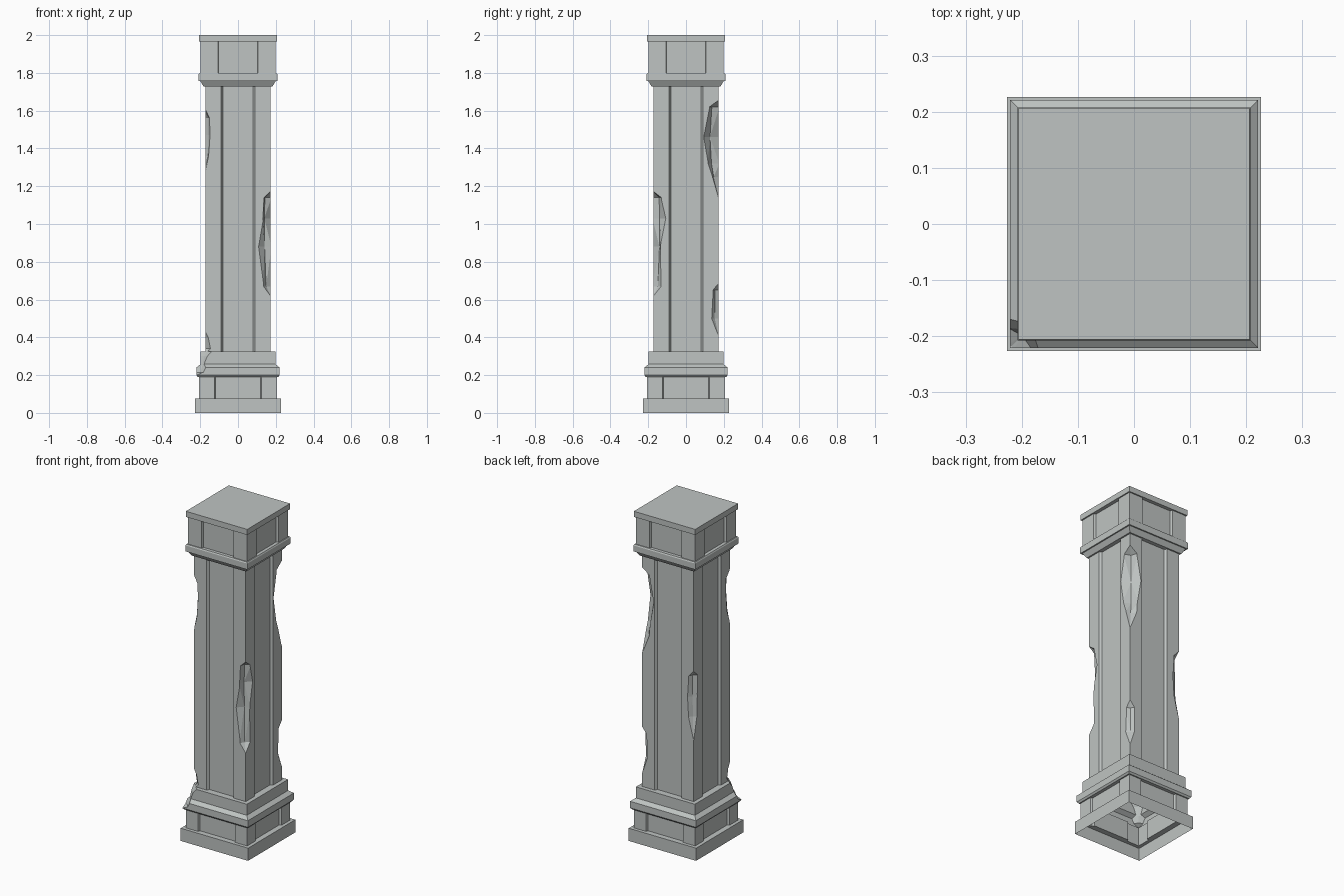
import bpy
import bmesh
import math

default = bpy.data.objects.get("Cube")
if default:
    bpy.data.objects.remove(default, do_unlink=True)

stone = bpy.data.materials.new("grey_stone")
stone.use_nodes = True
colour = (0.52, 0.55, 0.54, 1)
stone.diffuse_color = colour
stone.node_tree.nodes["Principled BSDF"].inputs["Base Color"].default_value = colour


def loft(name, rings):
    """Skin a closed solid over rings of equal point count."""
    bm = bmesh.new()
    loops = [[bm.verts.new(p) for p in ring] for ring in rings]
    n = len(loops[0])
    for low, high in zip(loops, loops[1:]):
        for i in range(n):
            j = (i + 1) % n
            bm.faces.new((low[i], low[j], high[j], high[i]))
    bm.faces.new(loops[0][::-1])
    bm.faces.new(loops[-1])
    bmesh.ops.recalc_face_normals(bm, faces=bm.faces)
    mesh = bpy.data.meshes.new(name)
    bm.to_mesh(mesh)
    bm.free()
    mesh.materials.append(stone)
    obj = bpy.data.objects.new(name, mesh)
    bpy.context.collection.objects.link(obj)
    return obj


def section(z, half, panel, depth=0, slope=0.005):
    """Square outline with a recessed panel in the middle of each side."""
    side = [(-half, 0), (-panel, 0), (slope - panel, depth),
            (panel - slope, depth), (panel, 0)]
    points = []
    for k in range(4):
        c, s = round(math.cos(k * math.pi / 2)), round(math.sin(k * math.pi / 2))
        for x, inward in side:
            y = inward - half
            points.append((x * c - y * s, x * s + y * c, z))
    return points


# Base slab, panelled plinth, mouldings, panelled shaft, capital
BASE, SHAFT, TOP = 0.124, 0.09, 0.107
pillar = loft("pillar", [
    section(0, 0.2265, BASE),
    section(0.077, 0.2265, BASE),
    section(0.077, 0.206, BASE, 0.013),
    section(0.19, 0.206, BASE, 0.013),
    section(0.19, 0.213, BASE),
    section(0.2, 0.221, BASE),
    section(0.24, 0.221, SHAFT),
    section(0.258, 0.198, SHAFT),
    section(0.325, 0.198, SHAFT),
    section(0.325, 0.173, SHAFT, 0.015, 0.01),
    section(1.728, 0.173, SHAFT, 0.015, 0.01),
    section(1.728, 0.182, SHAFT),
    section(1.757, 0.2, SHAFT),
    section(1.757, 0.208, SHAFT),
    section(1.793, 0.208, TOP),
    section(1.8, 0.204, TOP),
    section(1.8, 0.198, TOP, 0.014),
    section(1.966, 0.198, TOP, 0.014),
    section(1.966, 0.206, TOP),
    section(2, 0.206, TOP),
])


def chip(sx, sy, half, levels):
    """Break a corner away; levels give height, cut along x, along y, and depth."""
    e = 0.004
    rings = []
    for z, a, b, d in levels:
        outline = [(-e, -e), (a, -e), (d, d), (-e, b)]
        rings.append([(sx * (half - u), sy * (half - v), z) for u, v in outline])
    cutter = loft("chip_cutter", rings)
    cutter.hide_render = True
    bm = bmesh.new()
    bm.from_mesh(cutter.data)
    bmesh.ops.triangulate(bm, faces=bm.faces)
    bm.to_mesh(cutter.data)
    bm.free()
    mod = pillar.modifiers.new("chip", "BOOLEAN")
    mod.operation = "DIFFERENCE"
    mod.solver = "EXACT"
    mod.object = cutter
    bpy.context.view_layer.objects.active = pillar
    bpy.ops.object.modifier_apply(modifier=mod.name)
    bpy.data.objects.remove(cutter, do_unlink=True)


# Broken shaft corners
chip(1, -1, 0.173, [(0.62, 0.001, 0.001, 0.001), (0.67, 0.04, 0.044, 0.024),
                    (0.88, 0.068, 0.04, 0.032), (1.03, 0.042, 0.07, 0.034),
                    (1.14, 0.036, 0.044, 0.03), (1.172, 0.001, 0.001, 0.001)])
chip(1, 1, 0.173, [(1.14, 0.001, 0.001, 0.001), (1.25, 0.05, 0.034, 0.026),
                   (1.32, 0.055, 0.058, 0.038), (1.46, 0.08, 0.082, 0.046),
                   (1.62, 0.05, 0.05, 0.036), (1.655, 0.001, 0.001, 0.001)])
chip(1, 1, 0.173, [(0.41, 0.001, 0.001, 0.001), (0.5, 0.034, 0.04, 0.021),
                   (0.65, 0.032, 0.032, 0.02), (0.685, 0.001, 0.001, 0.001)])
chip(-1, 1, 0.173, [(0.7, 0.001, 0.001, 0.001), (0.83, 0.038, 0.032, 0.02),
                    (0.95, 0.045, 0.036, 0.023), (1.08, 0.036, 0.04, 0.022),
                    (1.115, 0.001, 0.001, 0.001)])
chip(-1, -1, 0.173, [(1.28, 0.001, 0.001, 0.001), (1.36, 0.018, 0.03, 0.014),
                     (1.47, 0.026, 0.04, 0.018), (1.56, 0.024, 0.04, 0.018),
                     (1.605, 0.001, 0.001, 0.001)])

# Broken moulding at the foot of the shaft
chip(-1, -1, 0.221, [(0.2, 0.006, 0.006, 0.003), (0.215, 0.04, 0.036, 0.022),
                     (0.25, 0.058, 0.062, 0.032), (0.3, 0.08, 0.085, 0.043),
                     (0.34, 0.126, 0.122, 0.062), (0.4, 0.112, 0.11, 0.056),
                     (0.433, 0.094, 0.094, 0.047)])

# Merge flat areas and leave the underside open
bm = bmesh.new()
bm.from_mesh(pillar.data)
bottom = [f for f in bm.faces if f.calc_center_median().z < 0.001]
bmesh.ops.delete(bm, geom=bottom, context="FACES")
bmesh.ops.dissolve_limit(bm, angle_limit=0.01, verts=bm.verts, edges=bm.edges)
bm.to_mesh(pillar.data)
bm.free()
